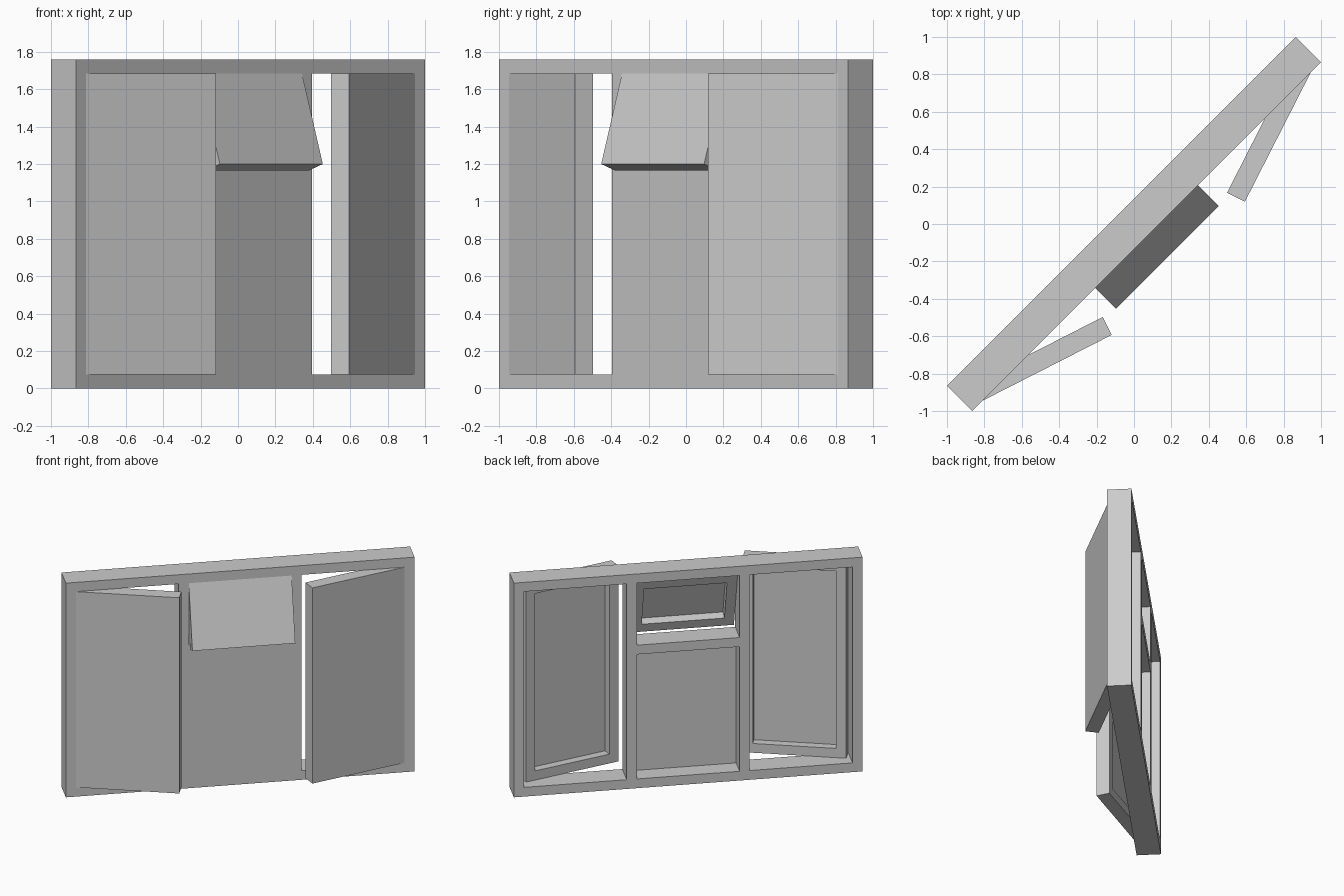
import bpy, bmesh
from math import radians
from mathutils import Matrix

cube = bpy.data.objects.get("Cube")
if cube:
    bpy.data.objects.remove(cube, do_unlink=True)

GREY = (0.6, 0.6, 0.6, 1)
mat = bpy.data.materials.new("light_grey")
mat.use_nodes = True
mat.diffuse_color = GREY
mat.node_tree.nodes["Principled BSDF"].inputs["Base Color"].default_value = GREY

WIDTH, HEIGHT, DEPTH = 2.637, 1.76, 0.19   # outer frame
BAR = 0.076                                # width of every bar
SASH_DEPTH, PANE = 0.107, 0.04
OPEN = radians(18)
HALF = WIDTH / 2
FRONT = -DEPTH / 2
SIDE = HALF - BAR          # hinge line of the side sashes
MULL = 0.389               # inner edge of the mullions
TRANSOM = 1.175            # upper edge of the transom
TOP = HEIGHT - BAR
TURN = Matrix.Rotation(radians(45), 4, "Z")


def lattice(name, xs, zs, depth, holes, matrix):
    """Slab split by xs and zs, open at the hole cells, front face at y = 0."""
    bm = bmesh.new()
    for i in range(len(xs) - 1):
        for k in range(len(zs) - 1):
            if (i, k) not in holes:
                corners = [(xs[i], zs[k]), (xs[i + 1], zs[k]),
                           (xs[i + 1], zs[k + 1]), (xs[i], zs[k + 1])]
                bm.faces.new([bm.verts.new((x, 0, z)) for x, z in corners])
    bmesh.ops.remove_doubles(bm, verts=bm.verts, dist=0.0001)
    out = bmesh.ops.extrude_face_region(bm, geom=bm.faces[:], use_keep_orig=True)
    moved = [v for v in out["geom"] if isinstance(v, bmesh.types.BMVert)]
    bmesh.ops.translate(bm, verts=moved, vec=(0, depth, 0))
    bmesh.ops.recalc_face_normals(bm, faces=bm.faces[:])
    mesh = bpy.data.meshes.new(name)
    bm.to_mesh(mesh)
    bm.free()
    mesh.materials.append(mat)
    obj = bpy.data.objects.new(name, mesh)
    bpy.context.collection.objects.link(obj)
    obj.matrix_world = TURN @ matrix
    return obj


def sash(name, x0, x1, z0, z1, matrix):
    """Rectangular rim with a thin pane flush with its front."""
    xs = [x0, x0 + BAR, x1 - BAR, x1]
    zs = [z0, z0 + BAR, z1 - BAR, z1]
    lattice(name + "_rim", xs, zs, SASH_DEPTH, {(1, 1)}, matrix)
    lattice(name + "_pane", xs[1:3], zs[1:3], PANE, set(), matrix)


# Fixed frame with two mullions and a transom between them
front = Matrix.Translation((0, FRONT, 0))
xs = [-HALF, -SIDE, -MULL - BAR, -MULL, MULL, MULL + BAR, SIDE, HALF]
zs = [0, BAR, TRANSOM - BAR, TRANSOM, TOP, HEIGHT]
openings = {(i, k) for i in (1, 5) for k in (1, 2, 3)} | {(3, 1), (3, 3)}
lattice("window_frame", xs, zs, DEPTH, openings, front)

# Fixed lower centre pane
lattice("fixed_pane", [-MULL, MULL], [BAR, TRANSOM - BAR], PANE, set(), front)

# Side sashes swung outward on their outer edges
width = SIDE - MULL - BAR
for side, name in ((-1, "right_sash"), (1, "left_sash")):
    hinge = Matrix.Translation((side * SIDE, FRONT, 0))
    x0, x1 = sorted((0, -side * width))
    sash(name, x0, x1, BAR, TOP, hinge @ Matrix.Rotation(side * OPEN, 4, "Z"))

# Small centre vent hung from its top edge
hinge = Matrix.Translation((0, FRONT, TOP))
sash("top_vent", -MULL, MULL, TRANSOM - TOP, 0,
     hinge @ Matrix.Rotation(-OPEN, 4, "X"))
